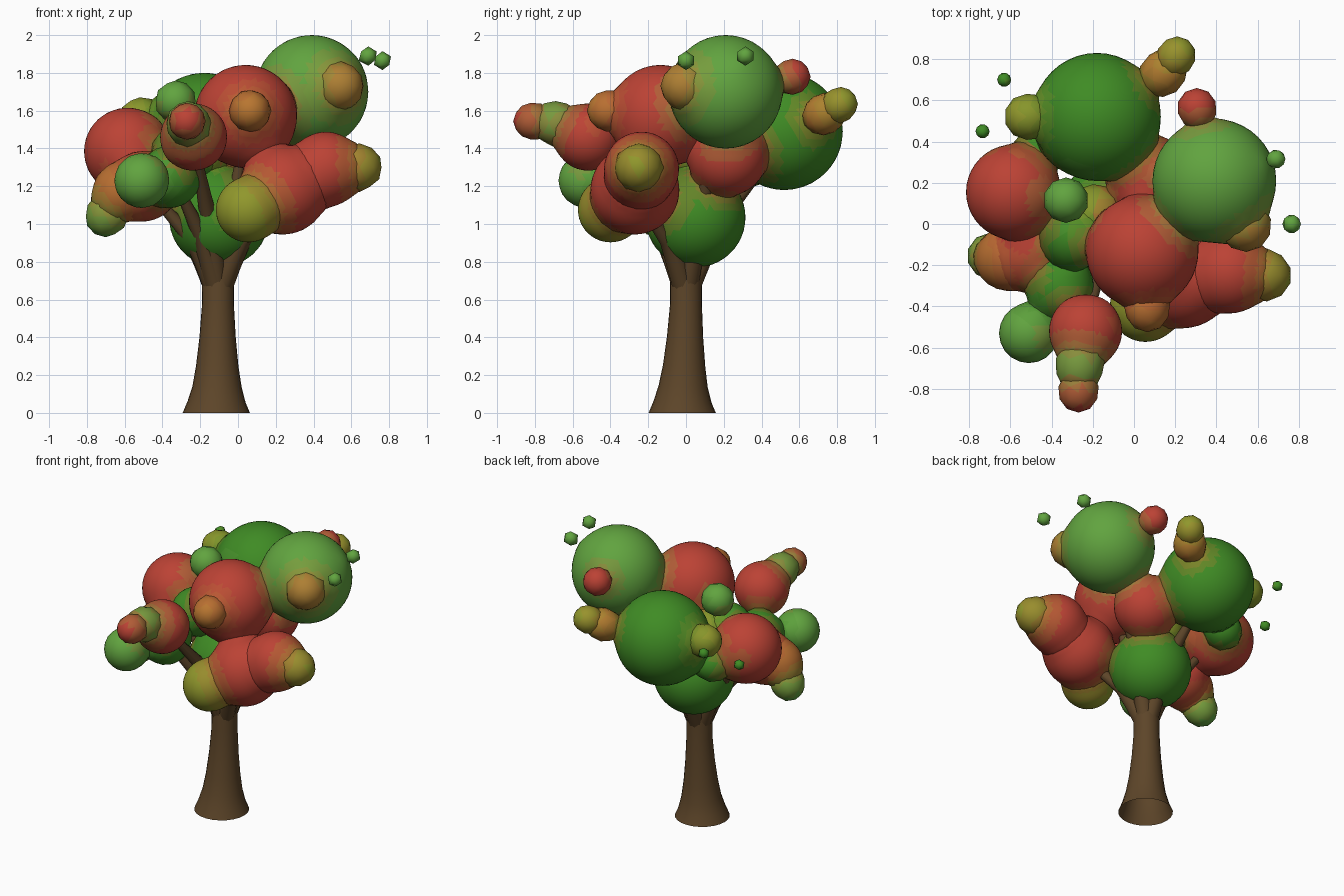
import bpy, bmesh, math
from mathutils import Vector

if "Cube" in bpy.data.objects:
    bpy.data.objects.remove(bpy.data.objects["Cube"])

COLORS = {
    "light_green": (0.12, 0.37, 0.05),
    "dark_green": (0.05, 0.26, 0.018),
    "red": (0.50, 0.055, 0.035),
    "olive": (0.28, 0.31, 0.025),
    "orange": (0.48, 0.18, 0.03),
    "bark": (0.11, 0.06, 0.022),
}

# foliage clumps by colour: x, y, z, radius
light = [(0.39, 0.21, 1.70, 0.30), (-0.33, 0.115, 1.65, 0.11),
         (-0.51, -0.53, 1.23, 0.145), (-0.70, -0.155, 1.04, 0.11),
         (-0.265, -0.69, 1.535, 0.115), (0.69, 0.315, 1.89, 0.05),
         (0.765, 0.0, 1.865, 0.05)]
dark = [(-0.18, 0.52, 1.49, 0.31), (-0.10, 0.05, 1.035, 0.265),
        (-0.36, -0.30, 1.25, 0.165), (-0.29, -0.06, 1.38, 0.16),
        (-0.46, 0.36, 1.32, 0.12), (-0.63, 0.70, 1.57, 0.038),
        (-0.735, 0.45, 1.42, 0.038)]
red = [(0.04, -0.135, 1.57, 0.272), (-0.585, 0.155, 1.385, 0.23),
       (-0.235, -0.52, 1.46, 0.177), (-0.27, -0.82, 1.545, 0.095),
       (0.24, -0.27, 1.18, 0.235), (0.465, -0.235, 1.29, 0.198),
       (0.305, 0.565, 1.78, 0.095), (0.08, 0.22, 1.36, 0.21),
       (-0.50, -0.14, 1.20, 0.185)]
olive = [(0.645, -0.25, 1.30, 0.12), (0.055, -0.40, 1.075, 0.172),
         (0.21, 0.82, 1.635, 0.09), (-0.52, 0.52, 1.56, 0.11),
         (-0.20, 0.05, 1.37, 0.14)]
orange = [(0.065, -0.42, 1.60, 0.105), (0.545, -0.015, 1.73, 0.12),
          (0.14, 0.73, 1.58, 0.11), (-0.62, -0.17, 1.17, 0.15)]
CLUMPS = [(Vector(c[:3]), c[3], name) for name, group in
          (("light_green", light), ("dark_green", dark), ("red", red),
           ("olive", olive), ("orange", orange)) for c in group]


def material(a, b=None, level=0):
    """Plain colour a, or a mixed with b in steps of one sixth."""
    name = a if level == 0 or a == b else f"{a}_{b}_{level}"
    mat = bpy.data.materials.get(name)
    if not mat:
        mat = bpy.data.materials.new(name)
        ca, cb = Vector(COLORS[a]), Vector(COLORS[b or a])
        mat.diffuse_color = (*ca.lerp(cb, level / 6 if name != a else 0), 1)
        mat.use_nodes = True
        mat.node_tree.nodes["Principled BSDF"].inputs["Base Color"].default_value = mat.diffuse_color
    return mat


def add_object(name, bm, angle=60):
    mesh = bpy.data.meshes.new(name)
    bm.to_mesh(mesh)
    bm.free()
    ob = bpy.data.objects.new(name, mesh)
    bpy.context.collection.objects.link(ob)
    bpy.ops.object.select_all(action='DESELECT')
    ob.select_set(True)
    bpy.context.view_layer.objects.active = ob
    bpy.ops.object.shade_smooth_by_angle(angle=math.radians(angle))
    return ob


def tube(name, path, sides):
    """Open tapered round limb through (x, y, z, radius) points."""
    bm = bmesh.new()
    rings = []
    for i, p in enumerate(path):
        a = Vector(path[max(i - 1, 0)][:3])
        b = Vector(path[min(i + 1, len(path) - 1)][:3])
        q = Vector((0, 0, 1)).rotation_difference(b - a)
        if p[2] == 0:
            q.identity()
        rings.append([bm.verts.new(Vector(p[:3]) + q @ Vector(
            (p[3] * math.cos(k * math.tau / sides),
             p[3] * math.sin(k * math.tau / sides), 0))) for k in range(sides)])
    for r, s in zip(rings, rings[1:]):
        for k in range(sides):
            n = (k + 1) % sides
            bm.faces.new((r[k], r[n], s[n], s[k]))
    ob = add_object(name, bm)
    ob.data.materials.append(material("bark"))


def clump(i):
    """Leaf ball that swells and blends colour where it meets neighbours."""
    center, radius, color = CLUMPS[i]
    others = [c for j, c in enumerate(CLUMPS) if j != i]
    bm = bmesh.new()
    sub = 4 if radius > 0.17 else 3 if radius > 0.14 else 2 if radius > 0.06 else 1
    bmesh.ops.create_icosphere(bm, subdivisions=sub, radius=radius)
    for v in bm.verts:
        p = center + v.co
        gap = min((p - c).length - r for c, r, _ in others)
        swell = 0.025 * math.log(1 + math.exp(-max(gap, 0) / 0.02))
        v.co = center + v.co * (1 + (swell if gap < 0.1 else 0) / radius)
    mats = []
    for f in bm.faces:
        p = f.calc_center_median()
        gap, other = min(((p - c).length - r, n) for c, r, n in others)
        level = round(3 * math.exp(-max(gap, 0) / 0.05))
        mat = material(color, other, level)
        if mat not in mats:
            mats.append(mat)
        f.material_index = mats.index(mat)
    ob = add_object(f"leaf_clump_{i + 1}", bm)
    for m in mats:
        ob.data.materials.append(m)


# flared trunk, open underneath
tube("trunk", [(-0.115, -0.02, 0, 0.178), (-0.113, -0.018, 0.06, 0.153),
               (-0.111, -0.015, 0.14, 0.13), (-0.11, -0.01, 0.25, 0.112),
               (-0.108, -0.005, 0.40, 0.096), (-0.106, 0, 0.58, 0.084),
               (-0.105, 0, 0.70, 0.084), (-0.10, 0.01, 0.86, 0.08)], 24)

# branches from the fork: bend point, end point
BRANCHES = [
    ((-0.26, 0.02, 0.95), (-0.52, 0.12, 1.32)),
    ((-0.24, -0.06, 0.92), (-0.46, -0.14, 1.16)),
    ((-0.20, -0.13, 0.95), (-0.33, -0.30, 1.22)),
    ((-0.16, -0.16, 1.05), (-0.23, -0.48, 1.42)),
    ((0.03, -0.10, 0.92), (0.20, -0.25, 1.12)),
    ((-0.03, -0.06, 1.05), (0.03, -0.12, 1.45)),
    ((-0.12, 0.20, 1.05), (-0.17, 0.45, 1.35)),
    ((0.08, 0.10, 1.15), (0.33, 0.20, 1.55)),
]
for n, (bend, end) in enumerate(BRANCHES, 1):
    start = Vector((-0.105, 0, 0.62))
    mid = start.lerp(Vector(bend), 0.5) + Vector((0, 0, 0.02))
    tube(f"branch_{n}", [(*start, 0.06), (*mid, 0.056), (*bend, 0.045),
                         (*end, 0.02)], 10)

# foliage crown
for i in range(len(CLUMPS)):
    clump(i)
